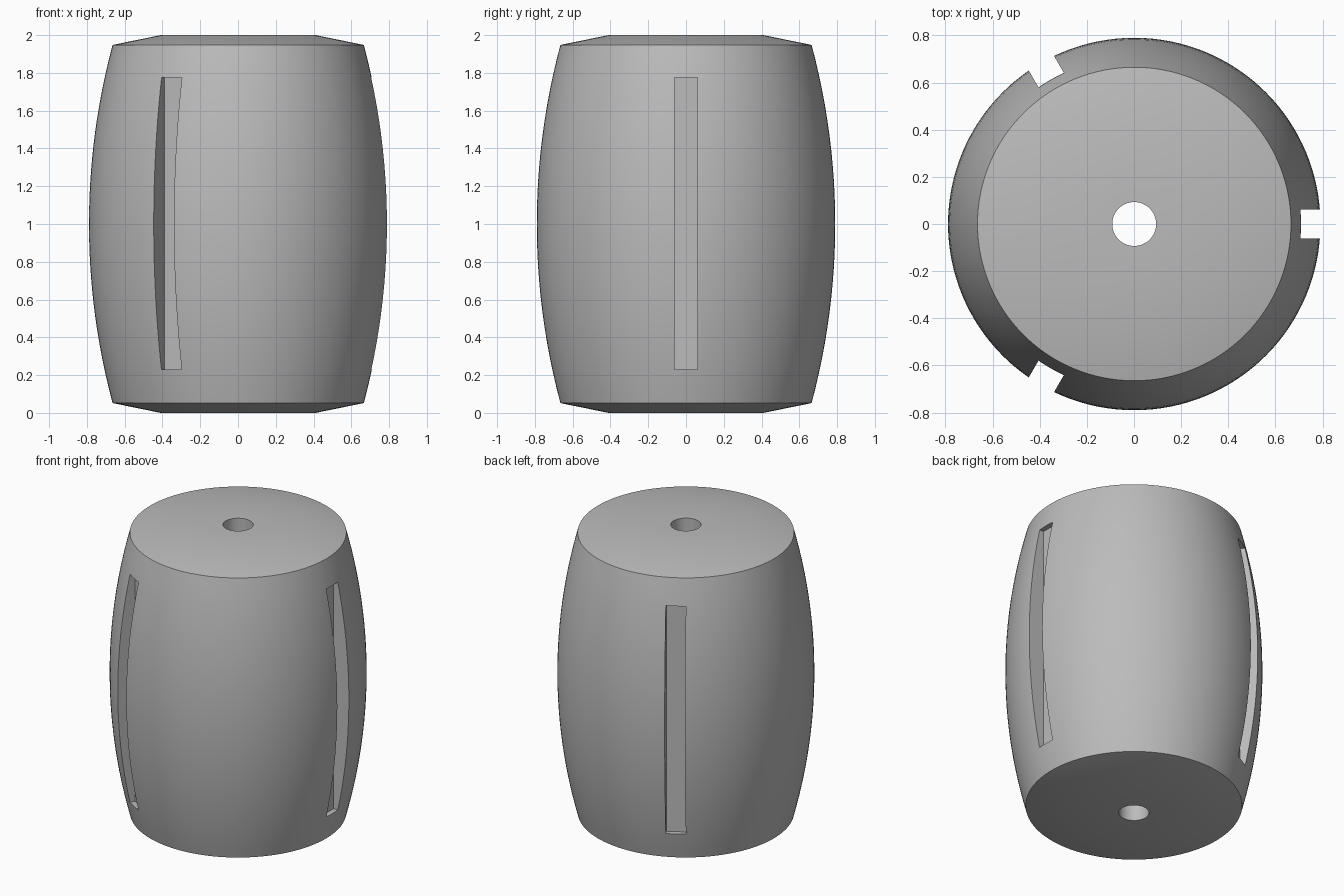
import bpy, bmesh, math
from mathutils import Matrix, Vector

cube = bpy.data.objects.get("Cube")
if cube:
    bpy.data.objects.remove(cube, do_unlink=True)

SEGMENTS = 128
AXIS_X = 0.001
HOLE_R, FLAT_R, RIM_R, BELLY_R = 0.093, 0.41, 0.665, 0.79
RIM_Z = 0.052
SLOT_FLOOR, SLOT_WIDTH, SLOT_LENGTH = 0.672, 0.124, 1.545


def make_material(name, colour):
    mat = bpy.data.materials.new(name)
    mat.use_nodes = True
    mat.diffuse_color = colour
    mat.node_tree.nodes["Principled BSDF"].inputs["Base Color"].default_value = colour
    return mat


def make_object(name, bm):
    mesh = bpy.data.meshes.new(name)
    bm.to_mesh(mesh)
    bm.free()
    obj = bpy.data.objects.new(name, mesh)
    bpy.context.collection.objects.link(obj)
    return obj


def barrel_profile(steps=24):
    """Closed radius/height outline: bored centre, shallow cones, bulging side."""
    half = 1 - RIM_Z
    sag = BELLY_R - RIM_R
    arc = (half ** 2 + sag ** 2) / (2 * sag)
    points = [(HOLE_R, 0), (FLAT_R, 0)]
    for i in range(steps + 1):
        h = half * (2 * i / steps - 1)
        points.append((BELLY_R - arc + math.sqrt(arc ** 2 - h ** 2), 1 + h))
    return points + [(FLAT_R, 2), (HOLE_R, 2)]


# Barrel body with a bore, revolved as quads around the axis
bm = bmesh.new()
profile = barrel_profile()
rings = []
for i in range(SEGMENTS):
    a = math.tau * i / SEGMENTS
    rings.append([bm.verts.new((r * math.cos(a), r * math.sin(a), z)) for r, z in profile])
for i, ring in enumerate(rings):
    following = rings[(i + 1) % SEGMENTS]
    for j in range(len(profile)):
        k = (j + 1) % len(profile)
        bm.faces.new((ring[j], following[j], following[k], ring[k]))
bmesh.ops.recalc_face_normals(bm, faces=bm.faces)
barrel = make_object("barrel_body", bm)
barrel.data.materials.append(make_material("grey", (0.5, 0.5, 0.5, 1)))

# Three flat-bottomed slots spaced evenly around the side
bm = bmesh.new()
depth = 0.3
for i in range(3):
    turn = Matrix.Rotation(math.tau * i / 3, 4, "Z")
    place = Matrix.Translation((SLOT_FLOOR + depth / 2, 0, 1.002))
    size = Matrix.Diagonal((depth, SLOT_WIDTH, SLOT_LENGTH, 1))
    bmesh.ops.create_cube(bm, size=1, matrix=turn @ place @ size)
cutter = make_object("slot_cutter", bm)
cutter.hide_render = True

cut = barrel.modifiers.new("slots", "BOOLEAN")
cut.operation = "DIFFERENCE"
cut.solver = "EXACT"
cut.object = cutter
bpy.ops.object.select_all(action="DESELECT")
barrel.select_set(True)
bpy.context.view_layer.objects.active = barrel
bpy.ops.object.modifier_apply(modifier=cut.name)
bpy.data.objects.remove(cutter, do_unlink=True)

bpy.ops.object.shade_smooth_by_angle(angle=math.radians(30))
barrel.location.x = AXIS_X
